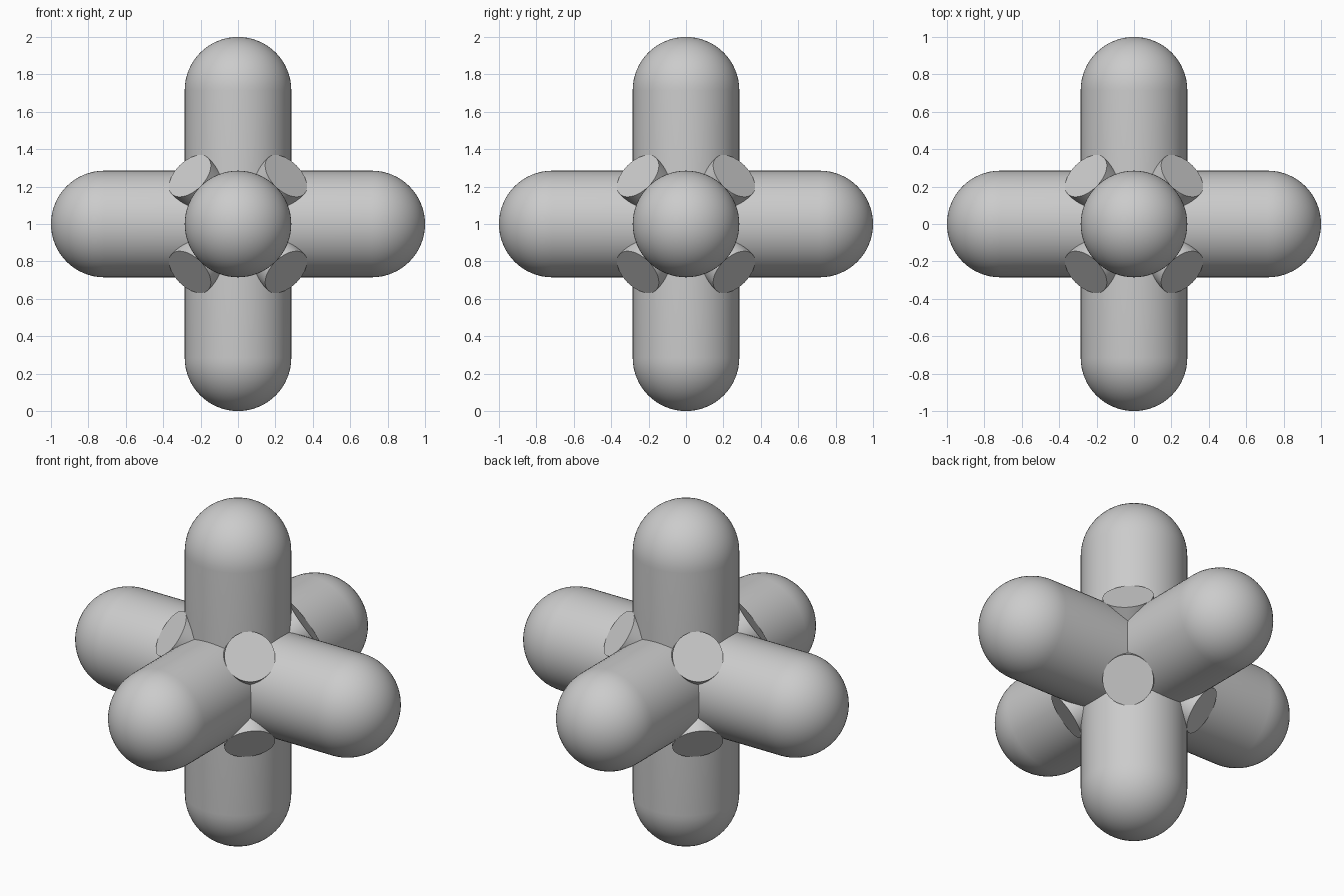
import bpy, math
from mathutils import Vector

if "Cube" in bpy.data.objects:
    bpy.data.objects.remove(bpy.data.objects["Cube"])

CENTER = Vector((0, 0, 1))
ARM_R = 0.285      # capsule radius
STUD_R = 0.137     # diagonal rod radius
STUD_REACH = 0.445 # centre to flat rod end


def revolve(name, profile, axis, segments):
    """Spin an (radius, height) profile about an axis through the centre."""
    rot = Vector(axis).to_track_quat('Z', 'Y')
    verts, rings, faces = [], [], []
    for r, h in profile:
        n = 1 if r < 1e-6 else segments
        rings.append([len(verts) + i for i in range(n)])
        for i in range(n):
            a = 2 * math.pi * i / segments
            verts.append(rot @ Vector((r * math.cos(a), r * math.sin(a), h)))
    for lo, hi in zip(rings, rings[1:]):
        for i in range(segments):
            j = (i + 1) % segments
            if len(lo) == 1:
                faces.append((lo[0], hi[j], hi[i]))
            elif len(hi) == 1:
                faces.append((lo[i], lo[j], hi[0]))
            else:
                faces.append((lo[i], lo[j], hi[j], hi[i]))
    # flat caps where the profile does not close on the axis
    if len(rings[0]) > 1:
        faces.append(rings[0][::-1])
    if len(rings[-1]) > 1:
        faces.append(rings[-1])
    mesh = bpy.data.meshes.new(name)
    mesh.from_pydata(verts, [], faces)
    obj = bpy.data.objects.new(name, mesh)
    obj.location = CENTER
    bpy.context.collection.objects.link(obj)
    bpy.ops.object.select_all(action='DESELECT')
    obj.select_set(True)
    bpy.context.view_layer.objects.active = obj
    bpy.ops.object.shade_smooth_by_angle(angle=math.radians(30))
    return obj


# Capsule profile: hemisphere, straight side, hemisphere
STEPS = 16
quarter = [(ARM_R * math.cos(t), 1 - ARM_R + ARM_R * math.sin(t))
           for t in (math.pi / 2 * i / STEPS for i in range(STEPS + 1))]
capsule = [(r, -h) for r, h in reversed(quarter)] + quarter

# Three round-ended bars crossing at the centre
for name, axis in (("bar_x", (1, 0, 0)), ("bar_y", (0, 1, 0)), ("bar_z", (0, 0, 1))):
    revolve(name, capsule, axis, 64)

# Four diagonal rods whose flat ends show as studs in the eight corners
rod = [(STUD_R, -STUD_REACH), (STUD_R, STUD_REACH)]
for i, (sx, sy) in enumerate([(1, 1), (1, -1), (-1, 1), (-1, -1)], 1):
    revolve(f"corner_rod_{i}", rod, (sx, sy, 1), 48)
